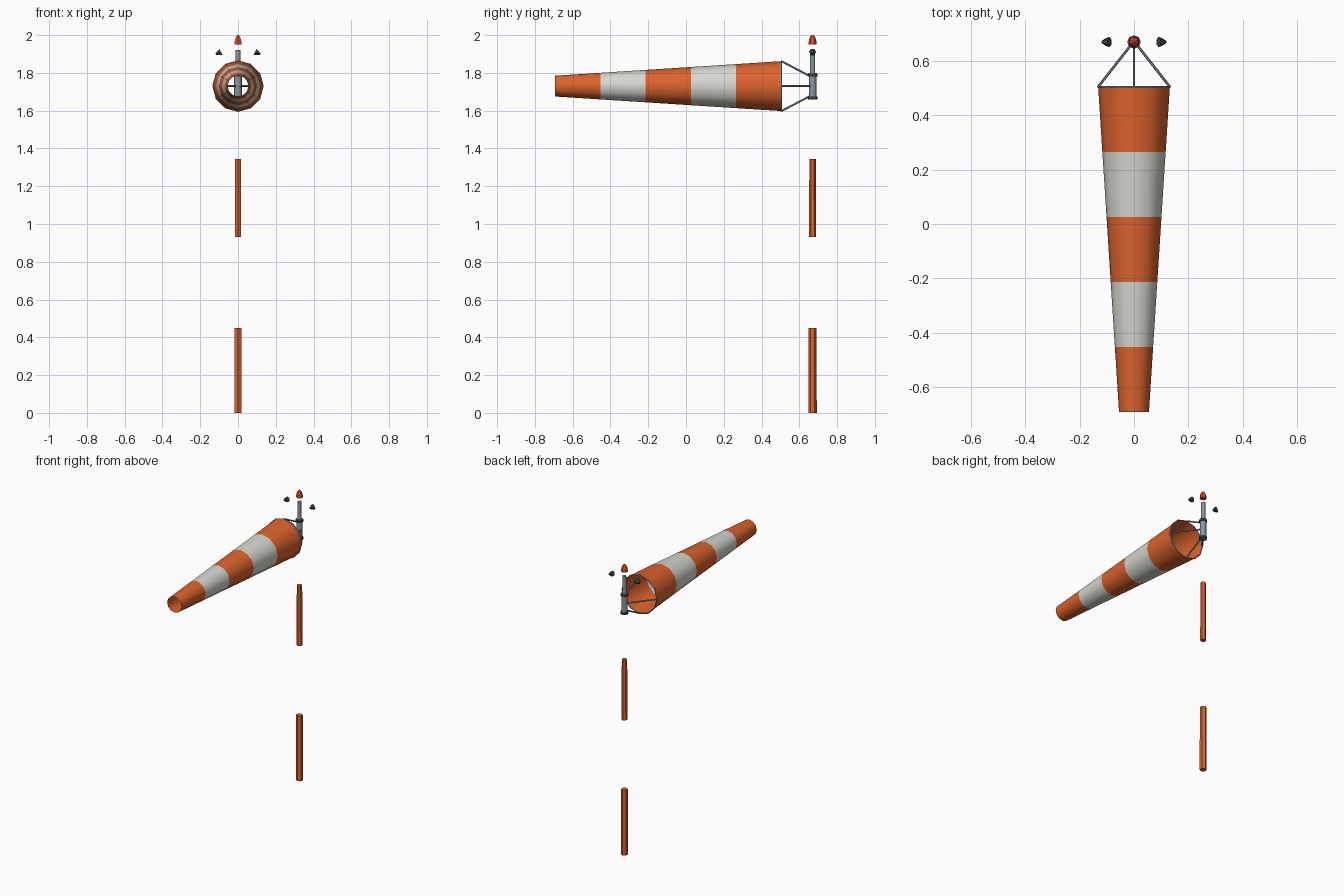
import bpy, bmesh, math
from mathutils import Vector

cube = bpy.data.objects.get("Cube")
if cube:
    bpy.data.objects.remove(cube, do_unlink=True)


def material(name, r, g, b):
    m = bpy.data.materials.new(name)
    m.use_nodes = True
    m.diffuse_color = (r, g, b, 1)
    m.node_tree.nodes["Principled BSDF"].inputs["Base Color"].default_value = (r, g, b, 1)
    return m


ORANGE = material("orange", 0.72, 0.125, 0.027)
WHITE = material("off_white", 0.68, 0.68, 0.63)
METAL = material("grey_metal", 0.27, 0.31, 0.35)
DARK = material("dark_grey", 0.055, 0.06, 0.065)
RED = material("beacon_red", 0.75, 0.075, 0.025)

POLE_Y = 0.67
SOCK_Z = 1.73
MOUTH_Y, TAIL_Y = 0.505, -0.693
MOUTH_R, TAIL_R = 0.132, 0.055
SIDES = 12


def lathe(name, origin, axis, profile, sides, mats, caps=True, smooth=None):
    """Rings of (distance, radius) along an axis; bands cycle through mats."""
    bm = bmesh.new()
    turn = Vector((0, 0, 1)).rotation_difference(Vector(axis))
    rings = []
    for d, r in profile:
        ring = []
        for i in range(sides):
            a = math.tau * i / sides
            ring.append(bm.verts.new(turn @ Vector((r * math.sin(a), r * math.cos(a), d))))
        rings.append(ring)
    for band, (lo, hi) in enumerate(zip(rings, rings[1:])):
        for i in range(sides):
            j = (i + 1) % sides
            face = bm.faces.new((lo[i], hi[i], hi[j], lo[j]))
            face.material_index = band % len(mats)
    if caps:
        bm.faces.new(rings[0])
        bm.faces.new(rings[-1][::-1])
    bmesh.ops.recalc_face_normals(bm, faces=bm.faces[:])
    mesh = bpy.data.meshes.new(name)
    bm.to_mesh(mesh)
    bm.free()
    for m in mats:
        mesh.materials.append(m)
    obj = bpy.data.objects.new(name, mesh)
    obj.location = origin
    bpy.context.collection.objects.link(obj)
    if smooth:
        bpy.ops.object.select_all(action="DESELECT")
        obj.select_set(True)
        bpy.context.view_layer.objects.active = obj
        bpy.ops.object.shade_smooth_by_angle(angle=math.radians(smooth))
    return obj


def upright(name, z0, z1, r0, r1, sides, mat, smooth=None):
    return lathe(name, (0, POLE_Y, z0), (0, 0, 1), [(0, r0), (z1 - z0, r1)],
                 sides, [mat], smooth=smooth)


def rod(name, start, end, radius, mat):
    span = Vector(end) - Vector(start)
    return lathe(name, start, span.normalized(), [(0, radius), (span.length, radius)], 6, [mat])


# Pole sections
upright("lower_pole_section", 0, 0.45, 0.0225, 0.0205, 6, ORANGE)
upright("upper_pole_section", 0.93, 1.345, 0.0188, 0.017, 6, ORANGE)

# Swivel hub, collars and thin mast
upright("swivel_hub", 1.66, 1.80, 0.02, 0.02, 8, METAL, 50)
upright("lower_collar", 1.66, 1.675, 0.025, 0.025, 8, DARK)
upright("upper_collar", 1.782, 1.797, 0.025, 0.025, 8, DARK)
upright("mast", 1.80, 1.92, 0.0135, 0.0135, 8, METAL, 50)

# Beacon lamp
lathe("beacon", (0, POLE_Y, 1.95), (0, 0, 1),
      [(0, 0.022), (0.025, 0.019), (0.042, 0.012), (0.05, 0.004)], 6, [RED])

# Wind gauge cups
for side, label in ((1, "left"), (-1, "right")):
    lathe(label + "_wind_cup", (side * 0.09, POLE_Y, 1.911),
          Vector((side, 0, -0.45)).normalized(),
          [(0, 0.019), (0.016, 0.014), (0.03, 0.005)], 6, [DARK])

# Striped fabric sock, open at both ends
bands = 5
length = MOUTH_Y - TAIL_Y
profile = [(length * i / bands, MOUTH_R + (TAIL_R - MOUTH_R) * i / bands)
           for i in range(bands + 1)]
lathe("wind_sock", (0, MOUTH_Y, SOCK_Z), (0, -1, 0), profile, SIDES,
      [ORANGE, WHITE], caps=False, smooth=60)

# Mouth hoop
bpy.ops.mesh.primitive_torus_add(major_radius=MOUTH_R, minor_radius=0.004,
                                 major_segments=SIDES, minor_segments=6,
                                 location=(0, MOUTH_Y, SOCK_Z),
                                 rotation=(math.pi / 2, 0, 0))
hoop = bpy.context.object
hoop.name = "mouth_hoop"
hoop.data.materials.append(METAL)

# Stays from the hoop to the hub
for label, dx, dz in (("left", 1, 0), ("right", -1, 0), ("top", 0, 1), ("bottom", 0, -1)):
    rod(label + "_stay", (dx * MOUTH_R, MOUTH_Y, SOCK_Z + dz * MOUTH_R),
        (dx * 0.012, POLE_Y - 0.012, SOCK_Z + dz * 0.052), 0.005, METAL)
